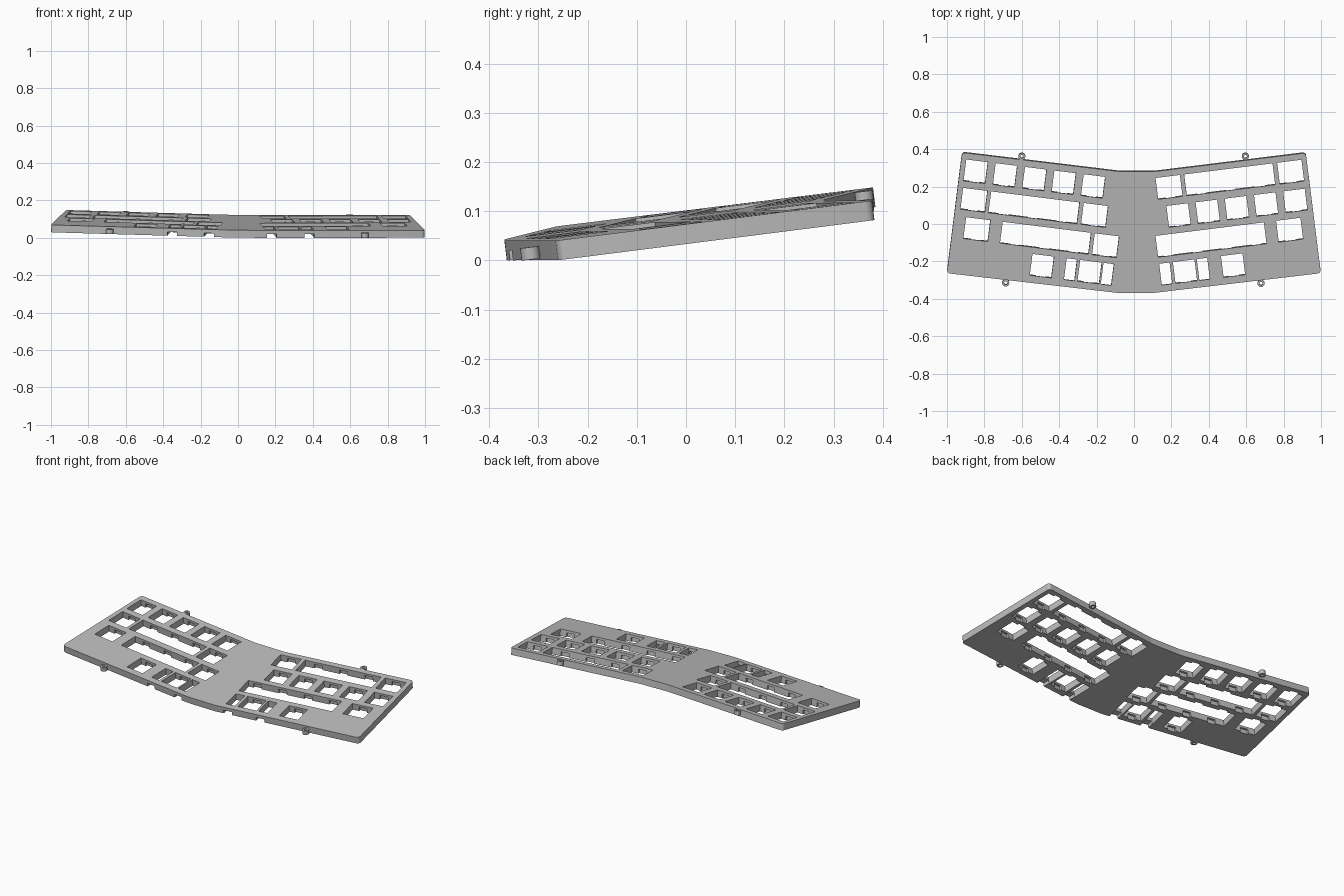
import bpy, bmesh, math
from mathutils import Matrix, Vector

cube = bpy.data.objects.get("Cube")
if cube:
    bpy.data.objects.remove(cube, do_unlink=True)

THICK = 0.04
SLOPE = 0.126                 # sideways slope of each key wing
ANGLE = math.atan(SLOPE)
PITCH, KEY = 0.158, 0.116     # key spacing and opening size
TILT, LIFT = (0.1244, 0.0145, 0), (0, 0, 0.0876)

grey = bpy.data.materials.new("plate grey")
grey.use_nodes = True
grey.diffuse_color = (0.5, 0.5, 0.5, 1)
grey.node_tree.nodes["Principled BSDF"].inputs["Base Color"].default_value = grey.diffuse_color


def finish(bm, name, cutter=False):
    bmesh.ops.recalc_face_normals(bm, faces=bm.faces)
    mesh = bpy.data.meshes.new(name)
    bm.to_mesh(mesh)
    bm.free()
    mesh.materials.append(grey)
    ob = bpy.data.objects.new(name, mesh)
    bpy.context.collection.objects.link(ob)
    ob.rotation_euler, ob.location = TILT, LIFT
    ob.hide_render = cutter
    return ob


def box(bm, x, y, turn, u, v, w, h, low, high):
    """Box of w by h, offset (u, v) along the turned axes around (x, y)."""
    m = (Matrix.Translation((x, y, (low + high) / 2)) @ Matrix.Rotation(turn, 4, 'Z')
         @ Matrix.Translation((u, v, 0)) @ Matrix.Diagonal((w, h, high - low, 1)))
    bmesh.ops.create_cube(bm, size=1, matrix=m)


def cylinder(bm, x, y, radius, low, high):
    bmesh.ops.create_cone(bm, cap_ends=True, segments=24, radius1=radius, radius2=radius,
                          depth=high - low, matrix=Matrix.Translation((x, y, (low + high) / 2)))


def cut(ob, cutter):
    mod = ob.modifiers.new("cut", 'BOOLEAN')
    mod.operation, mod.solver, mod.object = 'DIFFERENCE', 'EXACT', cutter
    bpy.context.view_layer.objects.active = ob
    bpy.ops.object.modifier_apply(modifier=mod.name)
    bpy.data.objects.remove(cutter, do_unlink=True)


# Plate: bent outline, extruded, with rounded corners
outline = [(-1, -0.265), (-0.08, -0.372), (0.1, -0.372), (1, -0.265),
           (0.918, 0.383), (0.115, 0.283), (-0.08, 0.283), (-0.92, 0.385)]
bm = bmesh.new()
base = bm.faces.new([bm.verts.new((x, y, -THICK)) for x, y in outline])
top = bmesh.ops.extrude_face_region(bm, geom=[base])
bmesh.ops.translate(bm, vec=(0, 0, THICK),
                    verts=[g for g in top["geom"] if isinstance(g, bmesh.types.BMVert)])
upright = [e for e in bm.edges if abs((e.verts[0].co - e.verts[1].co).z) > THICK / 2]
bmesh.ops.bevel(bm, geom=upright, offset=0.018, segments=4, profile=0.5, affect='EDGES')
plate = finish(bm, "key_plate")

# Rows: wing side, y of the row at the centre line, then (x, width) of each opening
WIDE, LONG = 0.131, 0.476
rows = [
    (-1, 0.176, [(-0.847 + i * 0.157, KEY) for i in range(5)]),
    (-1, 0.021, [(-0.856, WIDE), (-0.535, LONG), (-0.211, WIDE)]),
    (-1, -0.135, [(-0.84, WIDE), (-0.473, LONG), (-0.152, WIDE)]),
    (-1, -0.288, [(-0.492, KEY), (-0.339, 0.056), (-0.237, KEY), (-0.142, 0.056)]),
    (1, 0.175, [(0.187, WIDE), (0.511, LONG), (0.837, WIDE)]),
    (1, 0.017, [(0.238 + i * 0.156, KEY) for i in range(5)]),
    (1, -0.137, [(0.412, 0.584), (0.832, WIDE)]),
    (1, -0.29, [(0.17, 0.056), (0.273, KEY), (0.371, 0.056), (0.53, KEY)]),
]
openings, recesses = bmesh.new(), bmesh.new()
for side, y0, keys in rows:
    for x, width in keys:
        y, turn = y0 + side * SLOPE * x, side * ANGLE
        box(openings, x, y, turn, 0, 0, width, KEY, -0.1, 0.05)
        if width < KEY:
            # Channel under the plate, open to the front edge
            box(recesses, x, y, turn, 0, -0.1, width - 0.004, 0.2, -0.1, -0.02)
            continue
        # Clip recesses in the lower half of the front and back walls
        count = round(width / PITCH)
        for i in range(count):
            u = (i - (count - 1) / 2) * PITCH
            box(recesses, x, y, turn, u, 0, 0.05, KEY + 0.022, -0.1, -0.014)
cut(plate, finish(openings, "opening_cutter", True))
cut(plate, finish(recesses, "recess_cutter", True))

# Screw eyelets on the front and back edges
lugs, bores = bmesh.new(), bmesh.new()
for x, y, low in [(-0.6, 0.363, -0.026), (0.595, 0.363, -0.026),
                  (-0.685, -0.319, -0.036), (0.68, -0.322, -0.036)]:
    cylinder(lugs, x, y, 0.019, low, low + 0.025)
    cylinder(bores, x, y, 0.009, -0.1, 0.05)
eyelets = finish(lugs, "screw_eyelets")
cut(eyelets, finish(bores, "bore_cutter", True))

# Crisp edges with smooth rounded corners
bpy.ops.object.select_all(action='DESELECT')
for ob in (plate, eyelets):
    ob.select_set(True)
bpy.context.view_layer.objects.active = plate
bpy.ops.object.shade_smooth_by_angle(angle=math.radians(30))
